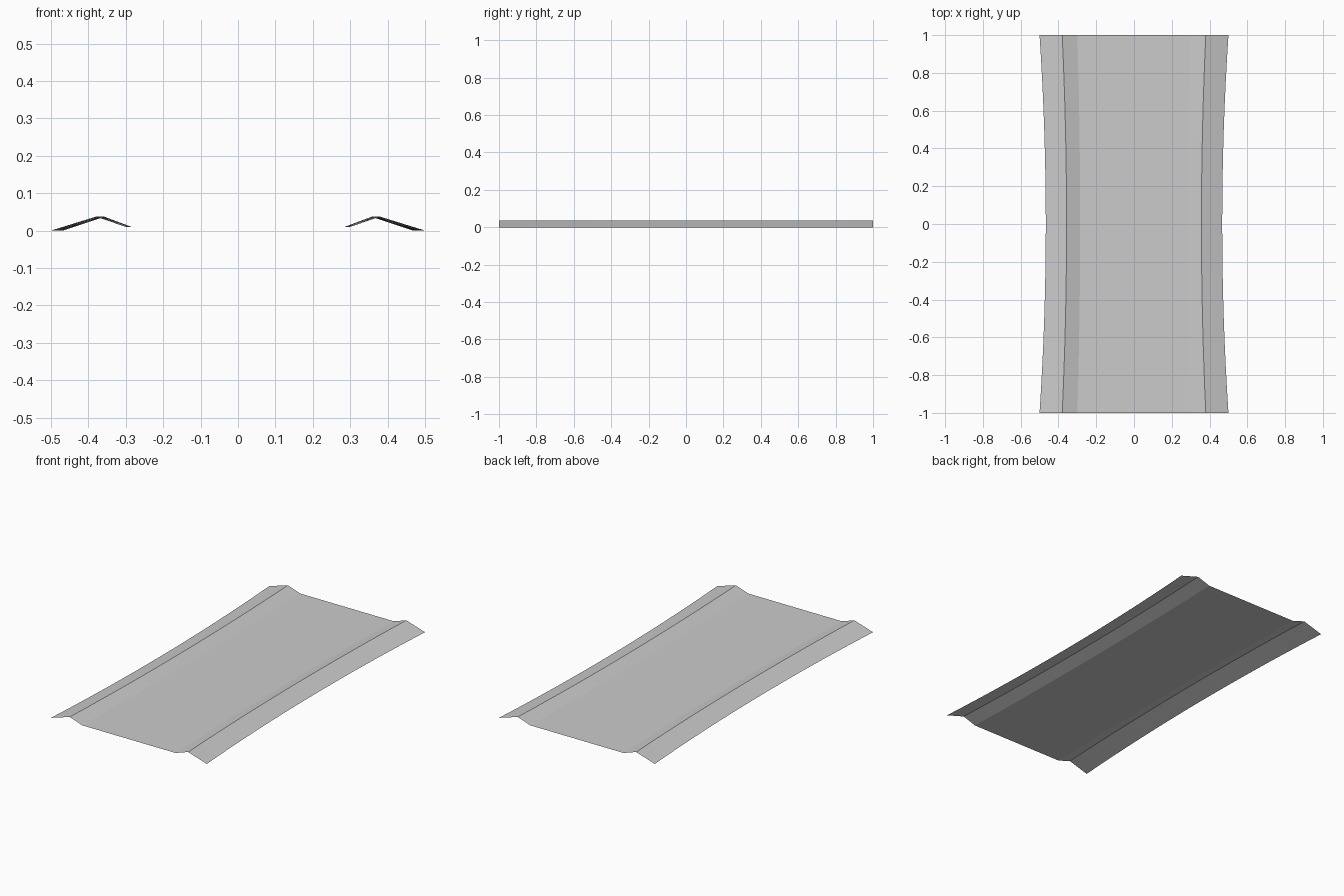
import bpy, bmesh

if "Cube" in bpy.data.objects:
    bpy.data.objects.remove(bpy.data.objects["Cube"])

# Sheet metal colour
mat = bpy.data.materials.new("plain grey")
mat.diffuse_color = (0.6, 0.6, 0.6, 1)
mat.use_nodes = True
mat.node_tree.nodes["Principled BSDF"].inputs["Base Color"].default_value = mat.diffuse_color

# Half cross-section: (x at the ends, x at the waist, height)
HALF = [(0.30, 0.285, 0.01), (0.38, 0.357, 0.037), (0.50, 0.467, 0.0)]
PROFILE = [(-a, -b, z) for a, b, z in reversed(HALF)] + HALF
STEPS = 16

# Ridged panel: the profile swept along y, narrowing towards the middle
bm = bmesh.new()
rows = []
for i in range(STEPS + 1):
    y = -1 + 2 * i / STEPS
    rows.append([bm.verts.new((b + (a - b) * y * y, y, z)) for a, b, z in PROFILE])
for r, s in zip(rows, rows[1:]):
    for k in range(len(PROFILE) - 1):
        bm.faces.new((r[k], r[k + 1], s[k + 1], s[k]))
mesh = bpy.data.meshes.new("ridged_panel")
bm.to_mesh(mesh)
bm.free()
mesh.materials.append(mat)
panel = bpy.data.objects.new("ridged_panel", mesh)
bpy.context.collection.objects.link(panel)
